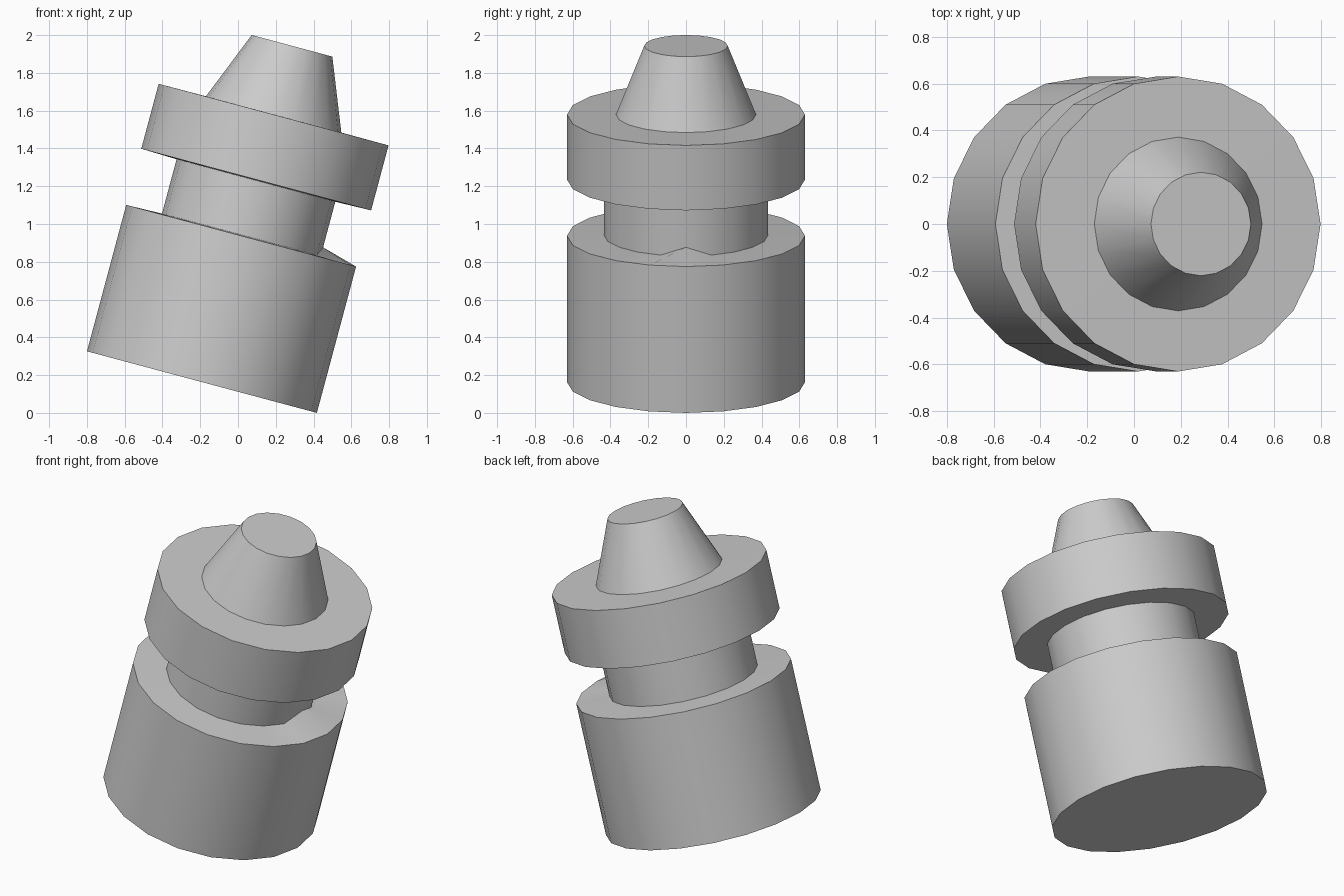
import bpy, bmesh
from math import sin, cos, pi, radians
from mathutils import Matrix

if "Cube" in bpy.data.objects:
    bpy.data.objects.remove(bpy.data.objects["Cube"])

SIDES = 20
# (radius, height) outline of the turned peg, bottom to top
PROFILE = [(0.63, 0.0), (0.63, 0.802), (0.435, 0.807), (0.435, 1.105),
           (0.63, 1.11), (0.63, 1.466), (0.371, 1.467), (0.221, 1.843)]

bm = bmesh.new()
rings = [[bm.verts.new((r * cos(2 * pi * i / SIDES), r * sin(2 * pi * i / SIDES), h))
          for i in range(SIDES)] for r, h in PROFILE]

# Walls and shoulders
for low, high in zip(rings, rings[1:]):
    for i in range(SIDES):
        j = (i + 1) % SIDES
        bm.faces.new((low[i], low[j], high[j], high[i]))

# End caps
bm.faces.new(rings[0][::-1])
bm.faces.new(rings[-1])

# Raised nib where the neck meets the body
rings[2][0].co.z = 0.855
bmesh.ops.recalc_face_normals(bm, faces=bm.faces)

# Lean the peg toward +x, resting on its lower rim
bm.transform(Matrix.Translation((-0.191, 0, 0.63 * sin(radians(15))))
             @ Matrix.Rotation(radians(15), 4, 'Y'))

mesh = bpy.data.meshes.new("leaning_peg")
bm.to_mesh(mesh)
bm.free()
peg = bpy.data.objects.new("leaning_peg", mesh)
bpy.context.collection.objects.link(peg)

# Smooth round walls, crisp rims
bpy.context.view_layer.objects.active = peg
peg.select_set(True)
bpy.ops.object.shade_smooth_by_angle(angle=radians(30))
